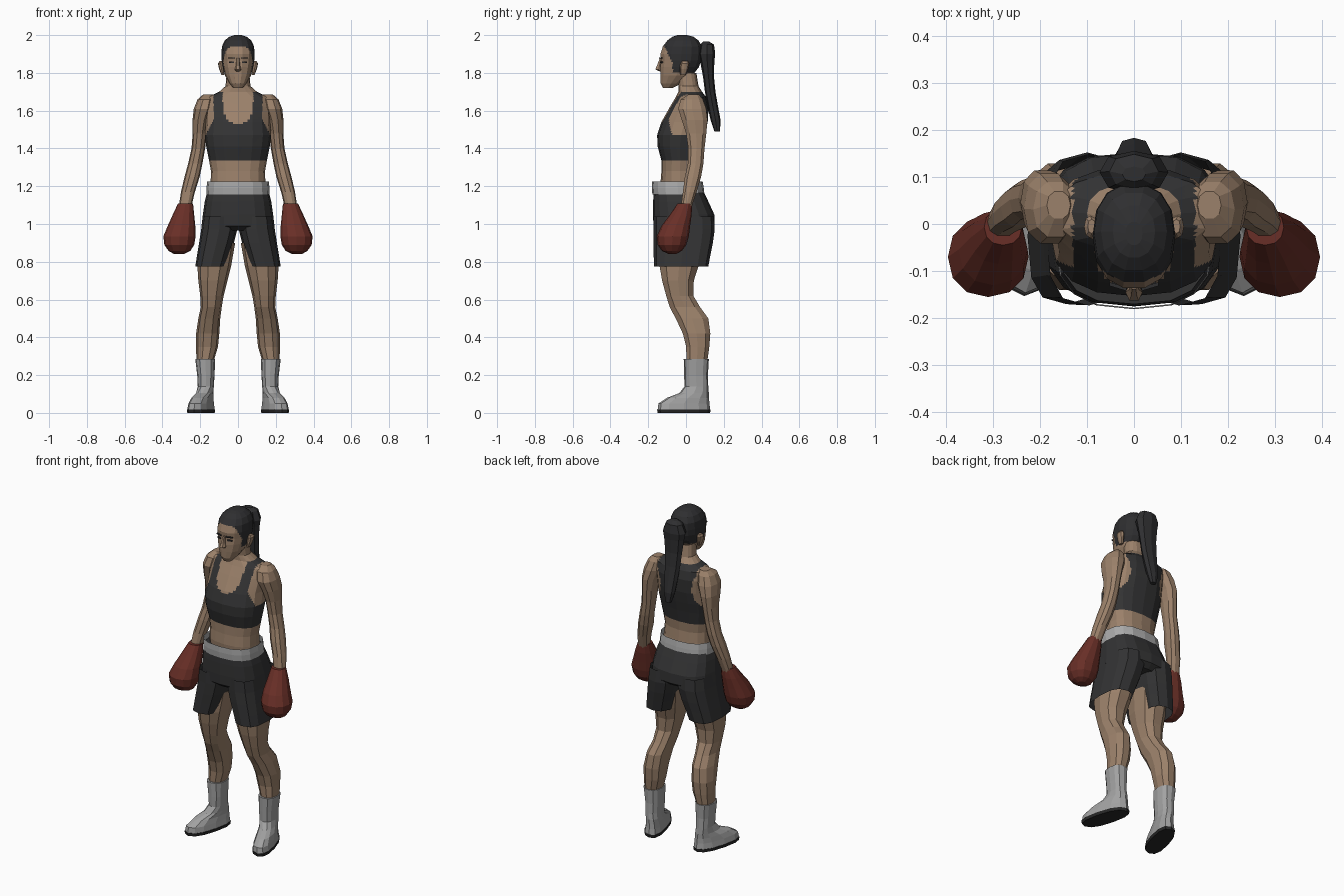
import bpy, bmesh, math


def material(name, r, g, b):
    m = bpy.data.materials.new(name)
    m.diffuse_color = (r, g, b, 1)
    return m


SKIN = material("skin", 0.33, 0.22, 0.145)
DARK = material("charcoal cloth", 0.033, 0.033, 0.034)
HAIR = material("dark hair", 0.028, 0.028, 0.03)
RED = material("glove red", 0.14, 0.028, 0.02)
GREY = material("boot grey", 0.36, 0.36, 0.36)
BAND = material("waistband grey", 0.40, 0.40, 0.40)
SOLE = material("sole black", 0.02, 0.02, 0.02)
LIP = material("lip brown", 0.18, 0.09, 0.065)


def spow(v, e):
    return math.copysign(abs(v) ** (2 / e), v)


def loft(name, rings, mats, n=12, e=2.3, cuts=0, rule=None, caps=True, mirror=False):
    """Skin horizontal rings given as (z, x0, x1, y0, y1[, shear])."""
    bm = bmesh.new()
    rows = []
    for z, x0, x1, y0, y1, *sh in rings:
        k = sh[0] if sh else 0
        row = []
        for i in range(n):
            a = 2 * math.pi * i / n
            dy = (y1 - y0) / 2 * spow(math.sin(a), e)
            x = (x0 + x1) / 2 + (x1 - x0) / 2 * spow(math.cos(a), e) - k * dy
            row.append(bm.verts.new((x, (y0 + y1) / 2 + dy, z)))
        rows.append(row)
    for lo, hi in zip(rows, rows[1:]):
        for i in range(n):
            j = (i + 1) % n
            bm.faces.new((lo[i], lo[j], hi[j], hi[i]))
    if cuts:
        bmesh.ops.subdivide_edges(bm, edges=bm.edges[:], cuts=cuts, use_grid_fill=True)
    if caps:
        bmesh.ops.holes_fill(bm, edges=[d for d in bm.edges if d.is_boundary], sides=0)
        bmesh.ops.recalc_face_normals(bm, faces=bm.faces[:])
    if rule:
        for f in bm.faces:
            f.material_index = rule(f.calc_center_median())
    return finish(name, bm, mats, mirror)


def finish(name, bm, mats, mirror=False):
    me = bpy.data.meshes.new(name)
    bm.to_mesh(me)
    bm.free()
    for m in mats:
        me.materials.append(m)
    ob = bpy.data.objects.new(name, me)
    bpy.context.collection.objects.link(ob)
    if mirror:
        ob.modifiers.new("mirror", 'MIRROR').use_mirror_merge = False
    return ob


def sym(rows):
    """Rings centred on x = 0 from (z, half width, y0, y1)."""
    return [(z, -w, w, y0, y1) for z, w, y0, y1 in rows]


# Torso with a painted sports top
def top_rule(c):
    a, y, z = abs(c.x), c.y, c.z
    if z < 1.335 or z > 1.70:
        return 0
    if y < 0.03:
        scoop = (a / 0.08) ** 2 + (max(0, 1.62 - z) / 0.09) ** 2 < 1
        arm = z > 1.47 and a > 0.13 + 0.04 * max(0, (1.55 - z) / 0.08)
        return 0 if scoop or arm else 1
    hole = ((a - 0.17) / 0.065) ** 2 + ((z - 1.56) / 0.11) ** 2 < 1
    return 0 if hole or (z > 1.6 and a > 0.13) else 1


loft("torso", sym([
    (1.16, .150, -.130, .085), (1.22, .145, -.135, .072), (1.28, .143, -.130, .065),
    (1.335, .153, -.130, .070), (1.41, .168, -.150, .085), (1.47, .176, -.153, .100),
    (1.54, .170, -.130, .115), (1.62, .172, -.085, .120), (1.67, .165, -.055, .108),
    (1.70, .100, -.040, .085), (1.73, .066, -.040, .066), (1.80, .060, -.050, .055)]),
    [SKIN, DARK], n=16, e=2.4, cuts=5, rule=top_rule, caps=False)


# Head with painted hairline
def hair_rule(c):
    if c.y < -0.115:
        line = 1.94
    elif c.y < -0.07:
        line = 1.94 - (c.y + 0.115) / 0.045 * 0.09
    else:
        line = 1.80
    return 1 if c.z > line else 0


loft("head", sym([
    (1.72, .026, -.122, -.070), (1.745, .046, -.135, -.020), (1.785, .068, -.137, .035),
    (1.83, .080, -.138, .070), (1.865, .086, -.134, .083), (1.90, .088, -.138, .088),
    (1.94, .085, -.125, .086), (1.972, .070, -.100, .068), (1.992, .045, -.072, .040),
    (2.0, .018, -.045, .005)]),
    [SKIN, HAIR], n=14, e=2.25, cuts=4, rule=hair_rule)
loft("nose", sym([(1.808, .010, -.140, -.125), (1.818, .018, -.165, -.125),
                  (1.84, .011, -.155, -.125), (1.88, .007, -.139, -.125)]), [SKIN], n=6)
loft("ear", [(1.79, .072, .088, -.03, .0), (1.82, .075, .100, -.033, .012),
             (1.85, .078, .106, -.03, .018), (1.862, .082, .098, -.02, .01)],
     [SKIN], n=8, mirror=True)


# Painted eyes, brows and mouth as thin plates
def plate(name, x, z, w, h, y, mat, mirror):
    bm = bmesh.new()
    bmesh.ops.create_cube(bm, size=1)
    for v in bm.verts:
        v.co = (x + v.co.x * w, y + v.co.y * .008 + abs(x + v.co.x * w) * .3, z + v.co.z * h)
    finish(name, bm, [mat], mirror)


plate("eye", .034, 1.857, .026, .008, -.140, HAIR, True)
plate("brow", .034, 1.878, .036, .006, -.143, HAIR, True)
plate("mouth", 0, 1.775, .040, .009, -.135, LIP, False)

# Ponytail
loft("ponytail", sym([
    (1.966, .025, .090, .122), (1.95, .052, .075, .148), (1.90, .073, .065, .155),
    (1.86, .066, .075, .150), (1.78, .056, .090, .148), (1.70, .050, .100, .156),
    (1.62, .042, .115, .170), (1.55, .034, .130, .183), (1.49, .018, .150, .180)]),
    [HAIR], n=8)

# Arms and gloves
loft("arm", [
    (1.685, .135, .185, .010, .070), (1.66, .120, .214, -.030, .092),
    (1.61, .125, .234, -.045, .110), (1.55, .150, .241, -.025, .117),
    (1.48, .165, .240, -.002, .110), (1.40, .174, .246, .010, .100),
    (1.32, .188, .264, .008, .094), (1.25, .203, .283, -.008, .082),
    (1.17, .228, .302, -.018, .058), (1.08, .250, .315, -.030, .028)],
    [SKIN], n=10, mirror=True)
loft("glove", [
    (1.108, .238, .318, -.045, .032), (1.05, .232, .345, -.085, .030),
    (.99, .226, .372, -.130, .022), (.935, .224, .395, -.155, .015),
    (.89, .232, .390, -.150, .002), (.858, .252, .368, -.128, -.022),
    (.842, .285, .340, -.095, -.050)], [RED], n=12, e=2.2, mirror=True)

# Shorts and waistband
loft("shorts_seat", sym([
    (1.19, .158, -.170, .085), (1.12, .176, -.174, .118), (1.05, .186, -.175, .150),
    (.99, .193, -.172, .152), (.965, .120, -.140, .120)]), [DARK], n=16, e=2.7)
loft("shorts_leg", [
    (1.04, .005, .186, -.173, .148), (.97, .004, .195, -.172, .152),
    (.90, .022, .206, -.172, .142), (.84, .042, .216, -.171, .130),
    (.775, .062, .226, -.170, .118)], [DARK], n=12, e=2.8, caps=False, mirror=True)
loft("waistband", sym([(1.155, .168, -.178, .098), (1.19, .167, -.181, .094),
                       (1.225, .163, -.180, .088)]), [BAND], n=16, e=2.6, caps=False)

# Legs
loft("leg", [
    (.27, .130, .220, .000, .115), (.35, .106, .222, -.002, .126),
    (.42, .099, .222, -.020, .132), (.50, .094, .210, -.058, .122),
    (.56, .086, .197, -.090, .078), (.62, .076, .200, -.108, .042),
    (.70, .056, .210, -.130, .045), (.78, .036, .215, -.145, .072),
    (.90, .015, .200, -.140, .100)], [SKIN], n=10, mirror=True)

# Boots and soles
loft("boot", [
    (.018, .138, .254, -.150, .128, .26), (.05, .142, .248, -.146, .124, .26),
    (.08, .140, .236, -.100, .122, .24), (.105, .132, .220, -.035, .121, .15),
    (.14, .128, .213, -.008, .118), (.20, .124, .216, -.010, .116),
    (.285, .121, .226, -.012, .121)], [GREY], n=12, e=2.5, mirror=True)
loft("sole", [(0, .138, .254, -.150, .128, .26), (.018, .135, .257, -.153, .130, .26)],
     [SOLE], n=12, e=2.5, mirror=True)
